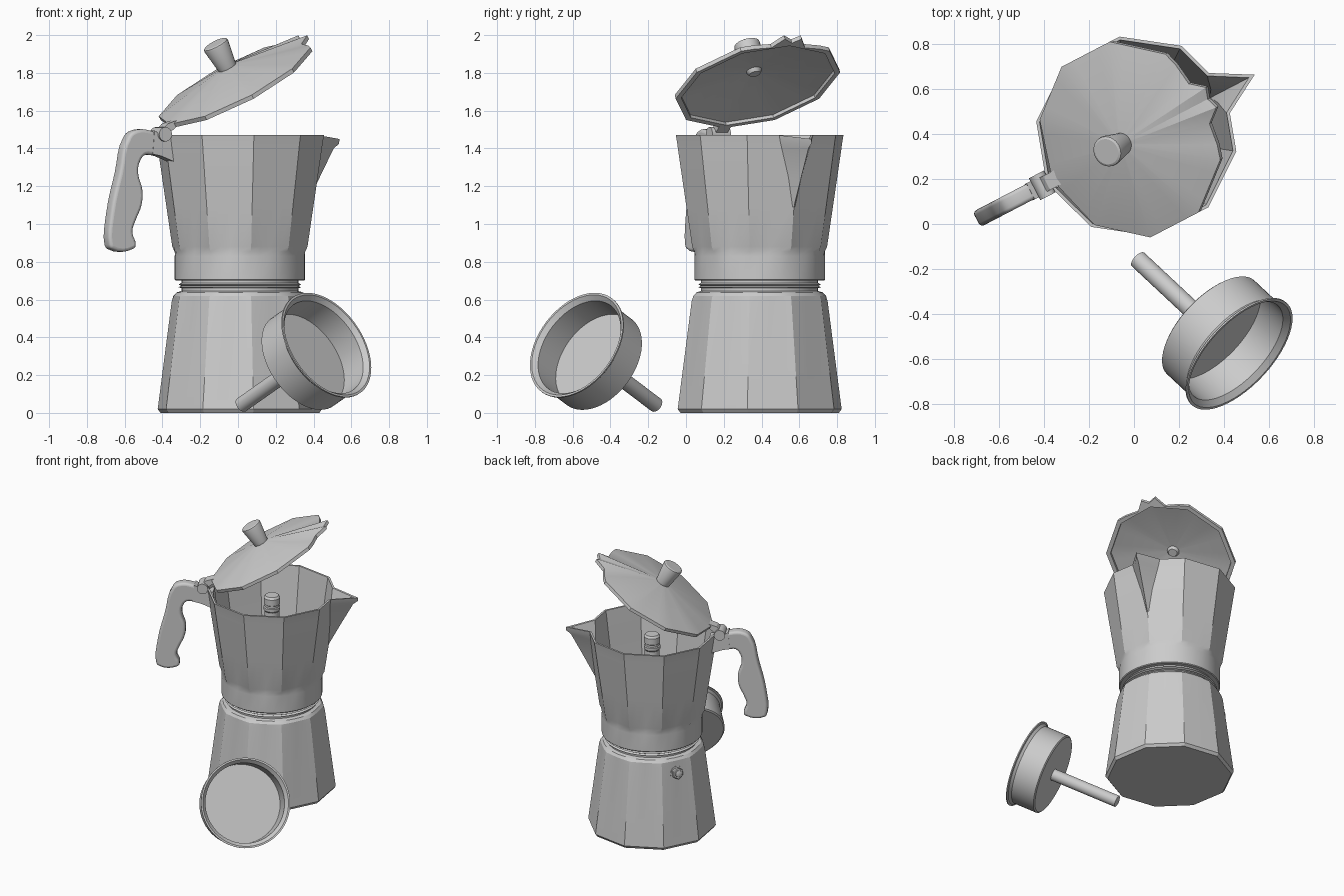
import bpy, bmesh
from math import cos, sin, pi, radians, hypot
from mathutils import Matrix, Vector

if "Cube" in bpy.data.objects:
    bpy.data.objects.remove(bpy.data.objects["Cube"])

# Pot frame: local +x is the spout side, -x the handle side
POT = Matrix.Translation((.01, .39, 0)) @ Matrix.Rotation(radians(27.5), 4, 'Z')
LID = POT @ Matrix.Translation((-.03, 0, 1.75)) @ Matrix.Rotation(radians(-30), 4, 'Y')


def add_mesh(name, bm, mat):
    bmesh.ops.recalc_face_normals(bm, faces=bm.faces)
    me = bpy.data.meshes.new(name)
    bm.to_mesh(me)
    bm.free()
    ob = bpy.data.objects.new(name, me)
    ob.matrix_world = mat
    bpy.context.collection.objects.link(ob)
    return ob


def loft(name, rings, mat=POT):
    bm = bmesh.new()
    loops = [[bm.verts.new(p) for p in r] for r in rings]
    for a, b in zip(loops, loops[1:]):
        n = len(a)
        for i in range(n):
            j = (i + 1) % n
            bm.faces.new((a[i], a[j], b[j], b[i]))
    bm.faces.new(loops[0])
    bm.faces.new(loops[-1])
    return add_mesh(name, bm, mat)


def lathe(name, profile, mat=POT, n=32):
    return loft(name, [[(r * cos(2 * pi * i / n), r * sin(2 * pi * i / n), z) for i in range(n)]
                       for r, z in profile], mat)


def prism(name, pts, half, mat=POT):
    return loft(name, [[(x, y, z) for x, z in pts] for y in (-half, half)], mat)


def deca(R, z, rnd=0, w=.25, tip=None):
    """Ten-sided ring, four points per side, blended to a circle by rnd; tip pulls out the spout."""
    out = []
    for k in range(40):
        e, t = k // 4, (k % 4) / 4
        t = w if k == 1 else 1 - w if k == 39 else t
        a, b = (Vector((cos(i * pi / 5), sin(i * pi / 5))) * R for i in (e, e + 1))
        p = a.lerp(b, t)
        p *= 1 + rnd * (R / p.length - 1)
        out.append((p.x, p.y, z))
    if tip:
        out[0] = (tip[0], 0, tip[1])
    return out


# Water chamber with rounded shoulder and threaded neck
loft("water_chamber", [
    deca(.425, 0), deca(.44, .02), deca(.365, .59), deca(.356, .62, .4),
    deca(.337, .638, .8), deca(.31, .645, 1), deca(.31, .66, 1), deca(.325, .665, 1),
    deca(.31, .672, 1), deca(.325, .68, 1), deca(.31, .688, 1), deca(.31, .71, 1)])

# Upper jug: outer wall with V-shaped spout, then inner wall down to the floor
loft("upper_jug", [
    deca(.34, .70, 1), deca(.345, .705, 1), deca(.345, .83, 1), deca(.35, .855, .5), deca(.362, .88),
    deca(.393, 1.09, 0, .03), deca(.417, 1.25, 0, .16, (.478, 1.25)),
    deca(.439, 1.40, 0, .32, (.56, 1.40)), deca(.443, 1.43, 0, .35, (.592, 1.425)),
    deca(.45, 1.47, 0, .38, (.594, 1.45)),
    deca(.435, 1.47, 0, .36, (.565, 1.45)), deca(.424, 1.40, 0, .30, (.525, 1.39)),
    deca(.402, 1.25, 0, .14, (.44, 1.25)), deca(.378, 1.09, 0, .03), deca(.345, .89), deca(.30, .87, 1)])

# Coffee column
lathe("coffee_column", [(.075, .86), (.05, 1.32), (.057, 1.33), (.057, 1.35), (.05, 1.355),
                        (.05, 1.37), (.056, 1.375), (.056, 1.42), (.045, 1.435)])

# Safety valve on the side facet
axis = radians(153.5)
spot = Vector((.01 + .35 * cos(axis), .39 + .35 * sin(axis), .53))
valve = (Matrix.Translation(spot) @ Matrix.Rotation(axis, 4, 'Z')
         @ Matrix.Rotation(radians(82), 4, 'Y'))
lathe("valve_flange", [(.05, -.03), (.05, .008)], valve, 24)
lathe("valve_nut", [(.043, 0), (.043, .022), (.038, .027)], valve, 6)
lathe("valve_tip", [(.024, .02), (.024, .036), (.012, .04)], valve, 20)


# Lid: thin ten-sided cone with a notched tip above the spout
def lid_edge(z):
    r = deca(.45, z)
    for k, x, y in ((0, .45, 0), (1, .475, .05), (39, .475, -.05), (2, .40, .10), (38, .40, -.10)):
        r[k] = (x, y, z + (.01 if k in (1, 39) else 0))
    return r


loft("lid", [lid_edge(-.02), lid_edge(.003), deca(.06, .09), deca(.03, .092), deca(.03, .078),
             deca(.418, -.003), deca(.42, -.02)][:5] and
     [deca(.02, .075), deca(.418, -.003), deca(.42, -.02), lid_edge(-.02), lid_edge(.003), deca(.05, .092)], LID)
lathe("lid_knob", [(.03, .05), (.05, .085), (.052, .10), (.07, .222), (.068, .232), (.058, .237)], LID)
lathe("lid_underside_boss", [(.028, .05), (.028, .085)], LID, 20)

# Hinge: bracket, knuckle pin and lid tab
prism("hinge_bracket", [(-.54, 1.37), (-.49, 1.36), (-.385, 1.32), (-.40, 1.45), (-.46, 1.45), (-.53, 1.495)], .04)
pin = POT @ Matrix.Translation((-.472, 0, 1.475)) @ Matrix.Rotation(pi / 2, 4, 'X')
lathe("hinge_pin", [(.038, -.055), (.038, .055)], pin, 20)
prism("lid_tab", [(-.49, 1.485), (-.46, 1.465), (-.395, 1.515), (-.39, 1.55), (-.45, 1.53)], .035)

# Handle: smooth grip outline, extruded and rounded
outline = [(-.64, 1.495), (-.68, 1.465), (-.735, 1.27), (-.785, 1.06), (-.795, .89), (-.78, .868),
           (-.65, .868), (-.635, .885), (-.655, .96), (-.635, 1.02), (-.60, 1.10), (-.595, 1.18),
           (-.62, 1.27), (-.61, 1.33), (-.58, 1.365), (-.525, 1.37), (-.52, 1.48), (-.55, 1.495)]
cu = bpy.data.curves.new("handle", 'CURVE')
cu.dimensions, cu.fill_mode = '2D', 'BOTH'
cu.extrude, cu.bevel_depth, cu.offset = .02, .018, -.018
cu.bevel_resolution, cu.resolution_u = 3, 4
sp = cu.splines.new('BEZIER')
sp.bezier_points.add(len(outline) - 1)
for bp, (x, z) in zip(sp.bezier_points, outline):
    bp.co = (x, z, 0)
    bp.handle_left_type = bp.handle_right_type = 'AUTO'
sp.use_cyclic_u = True
handle = bpy.data.objects.new("handle", cu)
handle.matrix_world = POT @ Matrix.Rotation(pi / 2, 4, 'X')
bpy.context.collection.objects.link(handle)
bpy.context.view_layer.objects.active = handle
handle.select_set(True)
bpy.ops.object.convert(target='MESH')

# Funnel filter leaning on the ground, open end facing front right
d = Vector((.65, -.607, .457)).normalized()
FUN = Matrix.Translation((.47, -.58, .36)) @ d.to_track_quat('Z', 'Y').to_matrix().to_4x4()
lathe("funnel_basket", [(.275, -.205), (.285, -.198), (.285, -.03), (.298, -.012), (.31, -.008), (.31, 0),
                        (.298, 0), (.275, -.025), (.272, -.175), (.02, -.175)], FUN, 56)
lathe("funnel_stem", [(.03, -.70), (.041, -.695), (.041, -.20)], FUN, 28)

# Smooth shading with crisp facet edges
for ob in bpy.context.scene.objects:
    ob.select_set(ob.type == 'MESH')
bpy.context.view_layer.objects.active = bpy.data.objects["lid"]
bpy.ops.object.shade_smooth_by_angle(angle=radians(25))
